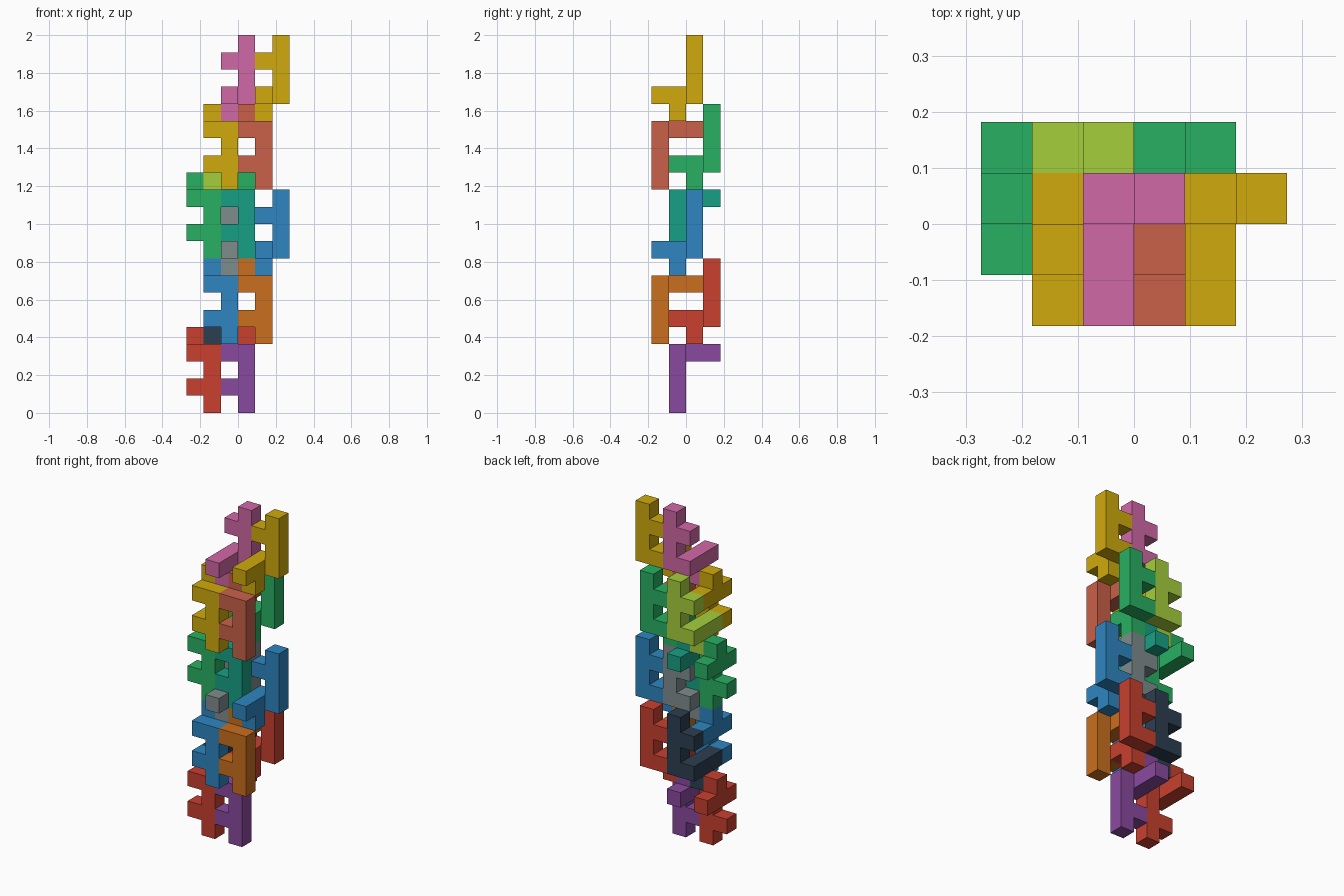
import bpy, bmesh
from mathutils import Vector

if "Cube" in bpy.data.objects:
    bpy.data.objects.remove(bpy.data.objects["Cube"])

U = 2 / 22  # one cube cell

# Piece cells: four-cell post, two side teeth, two-cell arm on the top tooth, nub on the arm
POST = [(0, 0, k) for k in range(4)]
CELLS = POST + [(-1, 0, 1), (-1, 0, 3), (-1, 1, 3), (-1, 2, 3), (-1, 1, 4)]

# The outward axes of a cell
DIRS = [(1, 0, 0), (-1, 0, 0), (0, 1, 0), (0, -1, 0), (0, 0, 1), (0, 0, -1)]


def linear(h):
    vals = [int(h[i:i + 2], 16) / 255 for i in (0, 2, 4)]
    return [v / 12.92 if v <= 0.04045 else ((v + 0.055) / 1.055) ** 2.4 for v in vals] + [1]


def material(name, h):
    m = bpy.data.materials.get(name) or bpy.data.materials.new(name)
    m.diffuse_color = linear(h)
    m.use_nodes = True
    m.node_tree.nodes["Principled BSDF"].inputs["Base Color"].default_value = m.diffuse_color
    return m


def piece(name, origin, flipped, mat):
    """Skin of the cell union; a flipped piece is turned half round about x."""
    cells = {(x, -y, 3 - z) if flipped else (x, y, z) for x, y, z in CELLS}
    bm = bmesh.new()
    for c in cells:
        mid = Vector(c) + Vector(origin) + Vector((0.5, 0.5, 0.5))
        for d in DIRS:
            if tuple(a + b for a, b in zip(c, d)) in cells:
                continue
            n = Vector(d)
            a = Vector((d[1], d[2], d[0]))
            b = n.cross(a)
            bm.faces.new([bm.verts.new((mid + (n + a * s + b * t) / 2) * U)
                          for s, t in ((-1, -1), (1, -1), (1, 1), (-1, 1))])
    bmesh.ops.remove_doubles(bm, verts=bm.verts, dist=U * 0.01)
    bmesh.ops.dissolve_limit(bm, angle_limit=0.01, verts=bm.verts, edges=bm.edges)
    bmesh.ops.recalc_face_normals(bm, faces=bm.faces)
    me = bpy.data.meshes.new(name)
    bm.to_mesh(me)
    bm.free()
    me.materials.append(mat)
    bpy.context.collection.objects.link(bpy.data.objects.new(name, me))


COLORS = {"red": "c8402f", "purple": "8a4a9f", "blue": "2e86c1", "orange": "ca6f1e",
          "dark": "2c3e50", "green": "28b062", "teal": "17a085", "grey": "7f8c8d",
          "yellow": "d0aa0c", "salmon": "c96149", "lime": "a5cf3c", "pink": "d168a6"}

# Slots repeated in both halves of the stack: place, post cell, flipped
SLOTS = [("left_front", (-2, -1, 0), False), ("right_front", (0, -1, 0), False),
         ("left_outer_front", (-1, -2, 4), False), ("right_outer_front", (1, -2, 4), False),
         ("left_back", (-1, 1, 5), True), ("right_back", (1, 1, 5), True),
         ("left_top", (0, 0, 9), True), ("right_top", (2, 0, 9), True)]
HALVES = [("lower", 0, "red purple blue orange dark red grey blue"),
          ("upper", 9, "green teal yellow salmon lime green pink yellow")]

for half, lift, names in HALVES:
    for (place, (x, y, z), flip), col in zip(SLOTS, names.split()):
        piece(f"{half}_{place}_piece", (x, y, z + lift), flip, material(col, COLORS[col]))
